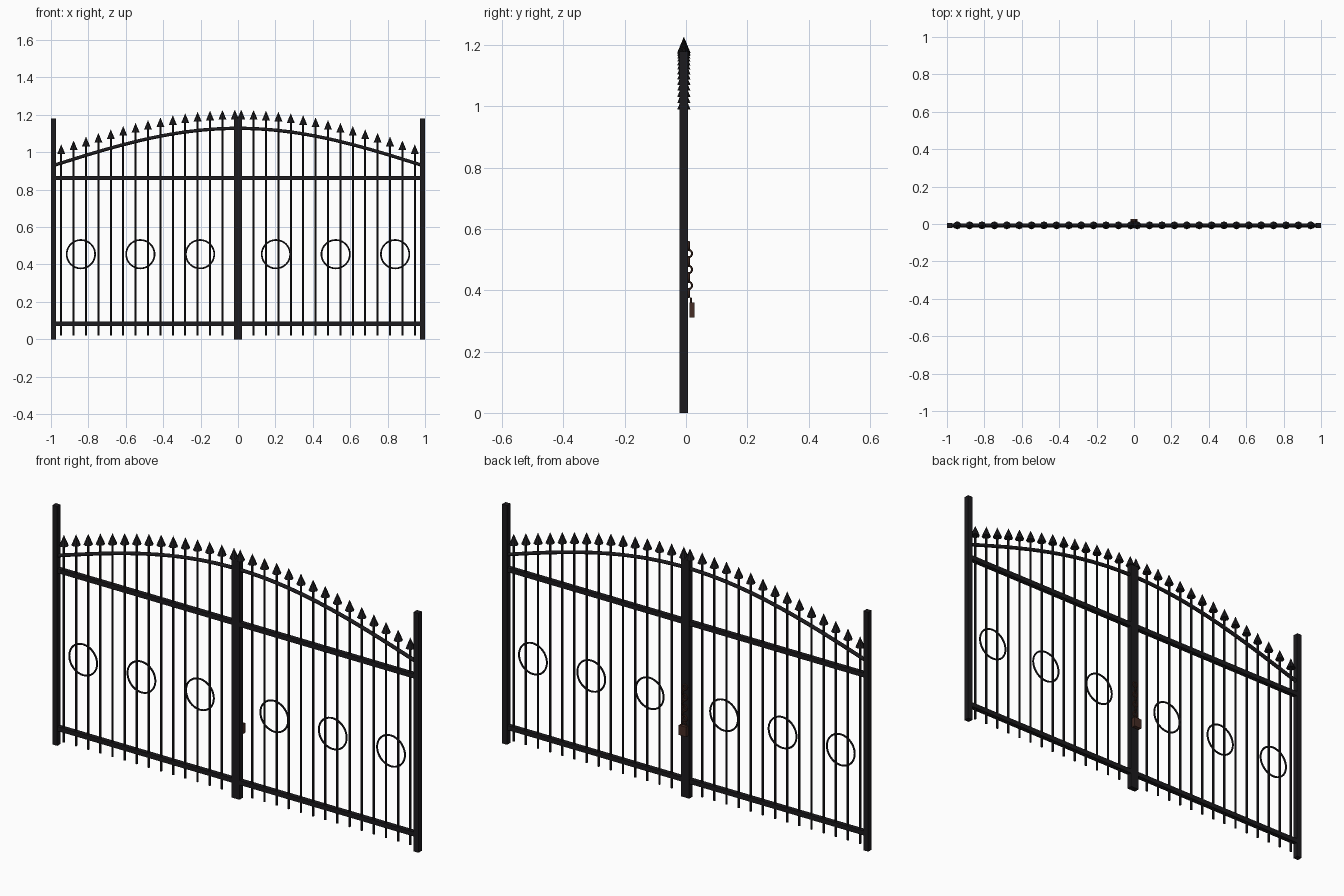
import bpy, math

if "Cube" in bpy.data.objects:
    bpy.data.objects.remove(bpy.data.objects["Cube"])

Y = -0.007  # plane of the gate


def material(name, rgb):
    m = bpy.data.materials.new(name)
    m.diffuse_color = (*rgb, 1)
    m.use_nodes = True
    m.node_tree.nodes["Principled BSDF"].inputs["Base Color"].default_value = m.diffuse_color
    return m


IRON = material("black_iron", (0.012, 0.011, 0.013))
RUST = material("rusty_iron", (0.06, 0.025, 0.018))


def finish(name, mat, smooth=False):
    ob = bpy.context.object
    ob.name = name
    ob.data.materials.append(mat)
    if smooth:
        bpy.ops.object.shade_smooth_by_angle()
    return ob


def box(name, x, y, z, mat=IRON):
    bpy.ops.mesh.primitive_cube_add(size=1, location=[(a + b) / 2 for a, b in (x, y, z)])
    ob = bpy.context.object
    ob.scale = [b - a for a, b in (x, y, z)]
    bpy.ops.object.transform_apply(location=False, rotation=False, scale=True)
    return finish(name, mat)


def ring(name, loc, rot, major, minor, mat, segs):
    bpy.ops.mesh.primitive_torus_add(location=loc, rotation=rot, major_radius=major,
                                     minor_radius=minor, major_segments=segs, minor_segments=8)
    return finish(name, mat, True)


def arch_z(x):
    return 0.93 + 0.198 * math.cos(math.pi / 2 * x / 0.985)


for side, s in (("left", -1), ("right", 1)):
    def span(a, b):
        return sorted((s * a, s * b))

    # posts and meeting stiles
    box(f"{side}_post", span(0.972, 0.999), (Y - 0.0135, Y + 0.0135), (0, 1.18))
    box(f"{side}_stile", span(0, 0.022), (Y - 0.0135, Y + 0.0135), (0, 1.18))

    # horizontal rails
    for label, z in (("bottom", 0.083), ("top", 0.862)):
        box(f"{side}_{label}_rail", span(0.01, 0.985), (Y - 0.011, Y + 0.011), (z - 0.011, z + 0.011))

    # vertical bars with spear points
    for i in range(15):
        x = s * (0.017 + i * 0.0663)
        top = arch_z(x) + 0.05
        bpy.ops.mesh.primitive_cylinder_add(vertices=8, radius=0.0055, depth=top - 0.02,
                                            location=(x, Y, (top + 0.02) / 2))
        finish(f"{side}_bar_{i}", IRON, True)
        bpy.ops.mesh.primitive_cone_add(vertices=8, radius1=0.0215, radius2=0, depth=0.052,
                                        location=(x, Y, top + 0.024))
        finish(f"{side}_spear_point_{i}", IRON)

    # decorative rings
    for i, x in enumerate((0.203, 0.522, 0.84)):
        ring(f"{side}_ring_{i}", (s * x, Y, 0.455), (math.pi / 2, 0, 0), 0.076, 0.0045, IRON, 40)

# arched top rail
curve = bpy.data.curves.new("arched_rail", "CURVE")
curve.dimensions = "3D"
curve.bevel_depth = 0.009
curve.bevel_resolution = 2
curve.use_fill_caps = True
spline = curve.splines.new("POLY")
N = 48
spline.points.add(N)
for i, p in enumerate(spline.points):
    x = -0.99 + 1.98 * i / N
    p.co = (x, Y, arch_z(x), 1)
curve.materials.append(IRON)
bpy.context.collection.objects.link(bpy.data.objects.new("arched_rail", curve))

# chain and padlock on the back
for i in range(7):
    turn = (math.pi / 2, 0, 0) if i % 2 == 0 else (math.pi / 2, 0, math.pi / 3)
    ring(f"chain_link_{i}", (0, 0.009, 0.39 + i * 0.026), turn, 0.012, 0.0035, RUST, 16)
box("padlock", (-0.02, 0.02), (0.011, 0.028), (0.312, 0.36), RUST)
ring("padlock_shackle", (0, 0.016, 0.362), (math.pi / 2, 0, 0), 0.012, 0.0035, RUST, 16)
